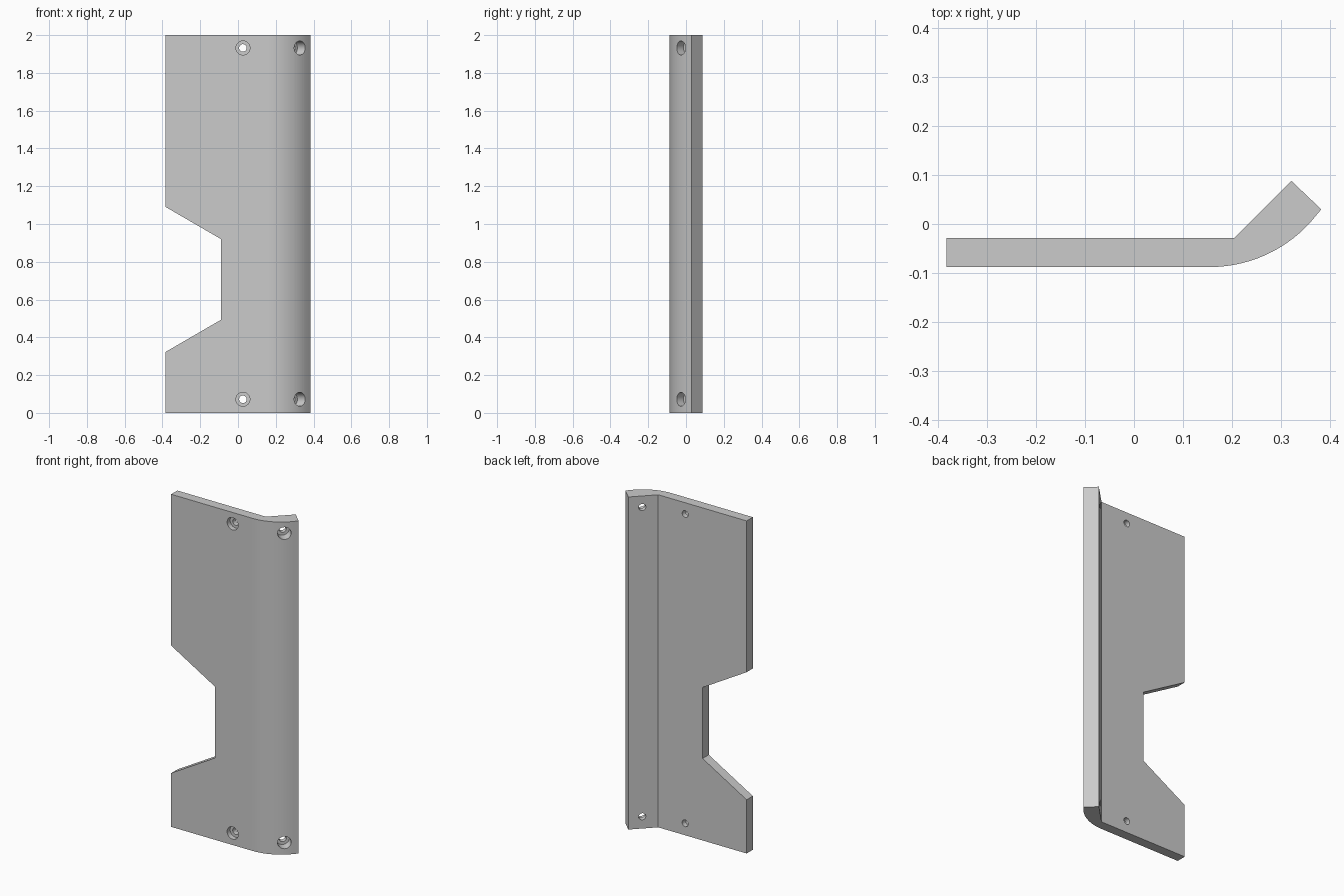
import bpy, bmesh, math
from mathutils import Vector

cube = bpy.data.objects.get("Cube")
if cube:
    bpy.data.objects.remove(cube, do_unlink=True)

grey = bpy.data.materials.new("plain grey")
GREY = (0.6, 0.6, 0.6, 1)
grey.diffuse_color = GREY
grey.use_nodes = True
grey.node_tree.nodes["Principled BSDF"].inputs["Base Color"].default_value = GREY


def prism(name, points, extrude):
    """Solid made by pushing one flat outline along a vector."""
    bm = bmesh.new()
    face = bm.faces.new([bm.verts.new(p) for p in points])
    out = bmesh.ops.extrude_face_region(bm, geom=[face])
    moved = [v for v in out["geom"] if isinstance(v, bmesh.types.BMVert)]
    bmesh.ops.translate(bm, verts=moved, vec=extrude)
    bmesh.ops.recalc_face_normals(bm, faces=bm.faces)
    mesh = bpy.data.meshes.new(name)
    bm.to_mesh(mesh)
    bm.free()
    mesh.materials.append(grey)
    obj = bpy.data.objects.new(name, mesh)
    bpy.context.collection.objects.link(obj)
    return obj


def rod(name, start, direction, length, radius, sides=32):
    """Round cutter starting at a point and running along a direction."""
    turn = Vector((0, 0, 1)).rotation_difference(direction)
    ring = [start + turn @ Vector((radius * math.cos(a), radius * math.sin(a), 0))
            for a in (math.tau * i / sides for i in range(sides))]
    return prism(name, ring, direction * length)


def cut(target, cutter):
    cutter.hide_render = True
    mod = target.modifiers.new("cut", "BOOLEAN")
    mod.operation = "DIFFERENCE"
    mod.solver = "EXACT"
    mod.object = cutter
    bpy.context.view_layer.objects.active = target
    bpy.ops.object.modifier_apply(modifier=mod.name)
    bpy.data.objects.remove(cutter, do_unlink=True)


# Plate profile: flat web, rounded outer bend, angled flange
HALF, FRONT, BACK, HEIGHT = 0.383, -0.088, -0.029, 2.0
bend_x, radius, sweep, steps = 0.155, 0.277, math.radians(55.3), 16
profile = [(-HALF, FRONT)]
for i in range(steps):
    a = sweep * i / steps
    profile.append((bend_x + radius * math.sin(a), FRONT + radius * (1 - math.cos(a))))
profile += [(HALF, 0.03), (0.322, 0.088), (0.205, BACK), (-HALF, BACK)]
plate = prism("bent_plate", [(x, y, 0) for x, y in profile], Vector((0, 0, HEIGHT)))

# Tapered notch in the right edge; its slopes continue past the edge
slope = 0.17 / 0.293
over = 0.1
notch = [(-0.09, 0.92), (-0.09, 0.493),
         (-HALF - over, 0.323 - slope * over), (-HALF - over, 1.09 + slope * over)]
cut(plate, prism("notch_cutter", [(x, -0.3, z) for x, z in notch], Vector((0, 0.6, 0))))

# Counterbored screw holes: seat point on each axis, direction towards the front
straight = Vector((0, -1, 0))
angled = Vector((1, -1, 0)).normalized()
for z in (0.072, 1.932):
    for back_point, out in ((Vector((0.026, BACK, z)), straight),
                            (Vector((0.267, 0.034, z)), angled)):
        cut(plate, rod("hole_cutter", back_point - out * 0.05, out, 0.3, 0.02))
        cut(plate, rod("counterbore_cutter", back_point + out * 0.03, out, 0.3, 0.037))

# Smooth bend and bores, crisp edges elsewhere
bpy.ops.object.select_all(action="DESELECT")
plate.select_set(True)
bpy.context.view_layer.objects.active = plate
bpy.ops.object.shade_smooth_by_angle(angle=math.radians(25))
